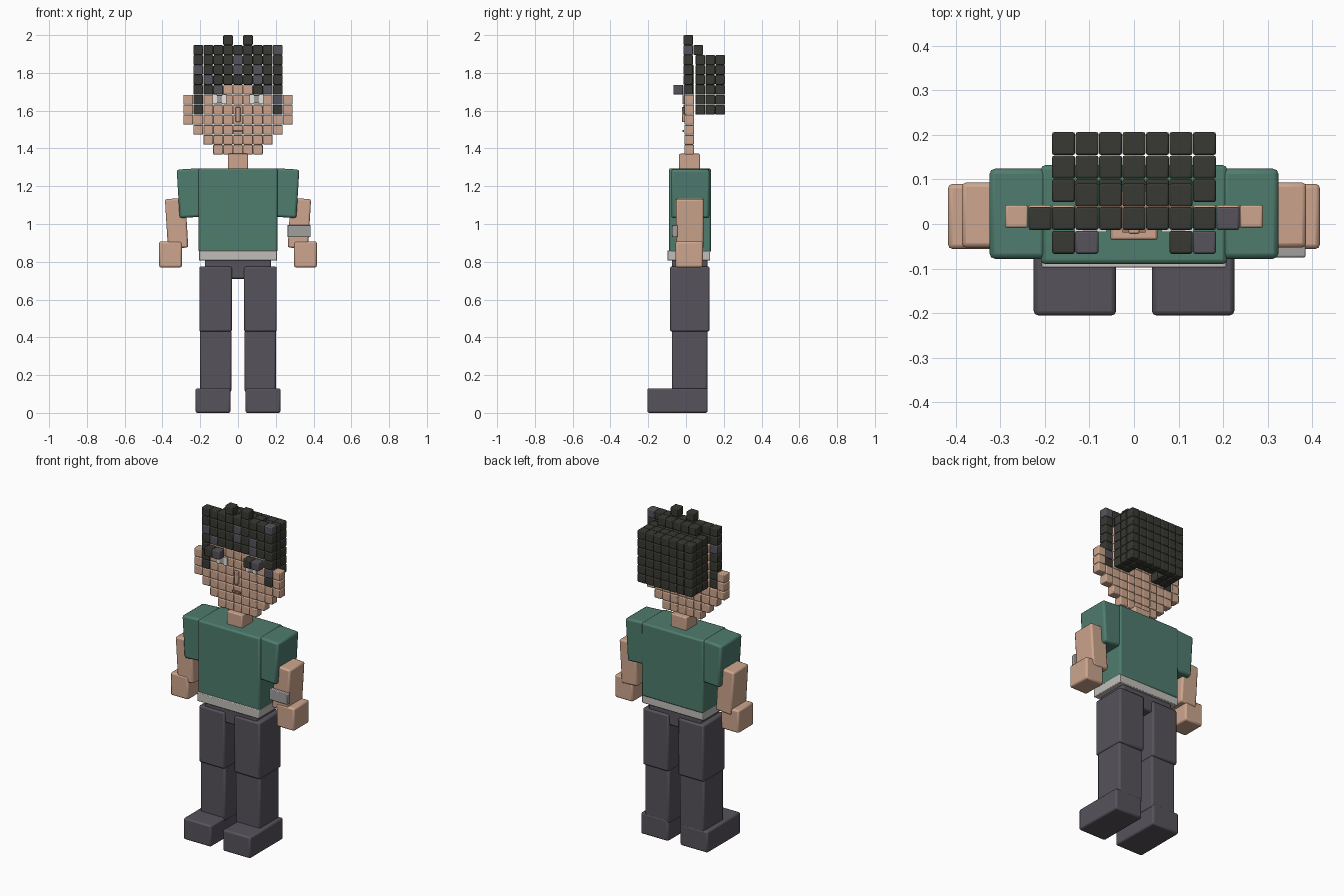
import bpy, bmesh, math
from mathutils import Matrix, Vector

if "Cube" in bpy.data.objects:
    bpy.data.objects.remove(bpy.data.objects["Cube"])

P = 0.0527          # block pitch of the head
TOP = 1.9737        # centre height of the highest block row


def mat(name, rgb):
    m = bpy.data.materials.new(name)
    m.diffuse_color = (*rgb, 1)
    m.use_nodes = True
    m.node_tree.nodes["Principled BSDF"].inputs["Base Color"].default_value = m.diffuse_color
    return m


SKIN = mat("skin", (0.61, 0.38, 0.27))
HAIR = mat("dark_hair", (0.040, 0.040, 0.033))
GREY = mat("charcoal", (0.095, 0.085, 0.105))
GREEN = mat("green_cloth", (0.078, 0.20, 0.155))
BELT = mat("pale_belt", (0.54, 0.52, 0.49))
BAND = mat("band_grey", (0.36, 0.35, 0.34))
WHITE = mat("eye_white", (0.78, 0.78, 0.76))
LIP = mat("lip", (0.36, 0.19, 0.14))


def finish(name, bm, mats, bevel):
    me = bpy.data.meshes.new(name)
    bm.to_mesh(me)
    bm.free()
    ob = bpy.data.objects.new(name, me)
    bpy.context.collection.objects.link(ob)
    for m in mats:
        me.materials.append(m)
    if bevel:
        b = ob.modifiers.new("rounded", 'BEVEL')
        b.width, b.segments = bevel, 2
    bpy.context.view_layer.objects.active = ob
    ob.select_set(True)
    bpy.ops.object.shade_smooth_by_angle(angle=math.radians(40))
    ob.select_set(False)
    return ob


def box(name, m, x, y, z, bevel=0.01, tilt=0):
    """Rounded box from (min, max) ranges, optionally tilted about y."""
    c = Vector((sum(x) / 2, sum(y) / 2, sum(z) / 2))
    s = (x[1] - x[0], y[1] - y[0], z[1] - z[0])
    bm = bmesh.new()
    bmesh.ops.create_cube(bm, size=1, matrix=Matrix.Diagonal((*s, 1)))
    ob = finish(name, bm, [m], bevel)
    ob.location = c
    ob.rotation_euler.y = math.radians(tilt)
    return ob


def pair(name, m, x, y, z, bevel=0.01, tilt=0):
    """Box on the +x side and its mirror image."""
    box("right_" + name, m, x, y, z, bevel, tilt)
    box("left_" + name, m, (-x[1], -x[0]), y, z, bevel, -tilt)


def blocks(name, cells, mats, size=P - 0.0012):
    """Many small blocks; a cell is (column, row, y centre, material index)."""
    bm = bmesh.new()
    for k, r, y, mi in cells:
        t = Matrix.Translation((k * P, y, TOP - r * P))
        g = bmesh.ops.create_cube(bm, size=size, matrix=t)
        for f in {f for v in g["verts"] for f in v.link_faces}:
            f.material_index = mi
    return finish(name, bm, mats, 0.005)


# Legs, feet and hips
pair("foot", GREY, (0.04, 0.225), (-0.205, 0.115), (0, 0.13))
pair("lower_leg", GREY, (0.035, 0.20), (-0.075, 0.113), (0.11, 0.44))
pair("upper_leg", GREY, (0.032, 0.205), (-0.085, 0.125), (0.43, 0.775))
box("hips", GREY, (-0.175, 0.175), (-0.075, 0.113), (0.71, 0.815))
box("belt", BELT, (-0.207, 0.207), (-0.098, 0.128), (0.806, 0.86), 0.004)

# Torso, sleeves and arms
box("torso", GREEN, (-0.209, 0.209), (-0.09, 0.132), (0.85, 1.295))
pair("sleeve", GREEN, (0.19, 0.317), (-0.078, 0.124), (1.035, 1.292), 0.012, 3.5)
pair("arm", SKIN, (0.271, 0.379), (-0.053, 0.093), (0.872, 1.135), 0.01, 3.5)
pair("hand", SKIN, (0.297, 0.417), (-0.056, 0.09), (0.77, 0.908))
box("wrist_band", BAND, (0.262, 0.385), (-0.075, -0.045), (0.93, 0.995), 0.004)
box("neck", SKIN, (-0.053, 0.053), (-0.036, 0.074), (1.28, 1.372), 0.006)

# Face: half width in blocks for each row
half = {3: 3, 4: 3, 5: 3, 6: 5, 7: 5, 8: 5, 9: 4, 10: 3, 11: 2}
face = [(k, r, 0.017, 0) for r, n in half.items() for k in range(-n, n + 1)
        if not (abs(k) == 4 and r in (6, 7))]
blocks("face", face, [SKIN])

# Front hair sheet with tufts, sideburns and scattered charcoal blocks
spots = {(4, 1), (0, 2), (-4, 3), (2, 3), (0, 3), (-3, 4), (2, 4), (4, 6)}
sheet = [(-1, 0), (1, 0)]
sheet += [(k, r) for r in range(1, 5) for k in range(-4, 5)]
sheet += [(k, r) for r in (5, 6, 7) for k in (-4, 4)]
blocks("front_hair", [(k, r, 0.0125, int((k, r) in spots)) for k, r in sheet],
       [HAIR, GREY])

# Fringe blocks in front of the forehead
blocks("fringe", [(k, 5, -0.041, int(k in (-2, 3))) for k in (-3, -2, 2, 3)],
       [HAIR, GREY])

# Hair mass at the back, hollow under the middle near the face
back = [(k, r, 0.075 + j * P, 0) for j in range(3) for r in range(2, 8)
        for k in range(-3, 4) if not (r == 7 and j < 2 and abs(k) <= 1)]
back += [(k, 1, 0.065, 0) for k in range(-2, 3)]
blocks("back_hair", back, [HAIR])

# Eyes, nose and mouth
pair("eye_outer", WHITE, (0.112, 0.134), (-0.018, -0.009), (1.635, 1.685), 0)
pair("eye_inner", WHITE, (0.062, 0.084), (-0.018, -0.009), (1.635, 1.685), 0)
pair("iris", BAND, (0.084, 0.112), (-0.017, -0.009), (1.64, 1.68), 0)
box("nose", SKIN, (-0.012, 0.012), (-0.022, 0), (1.54, 1.62), 0.004)
box("mouth", LIP, (-0.026, 0.026), (-0.019, -0.01), (1.487, 1.498), 0)
